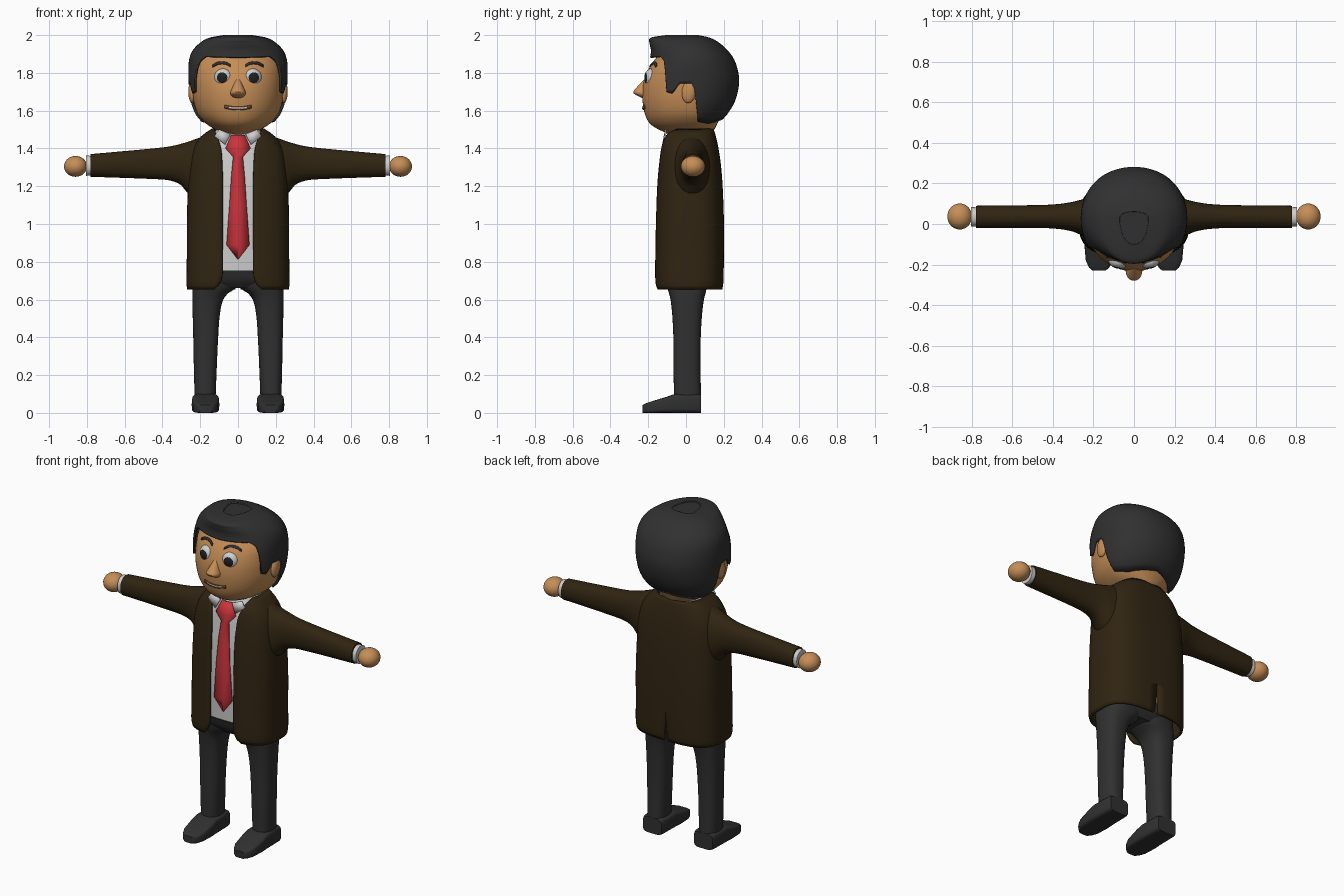
import bpy, bmesh
from math import sin, cos, pi, radians
from mathutils import Matrix, Vector

cube = bpy.data.objects.get("Cube")
if cube:
    bpy.data.objects.remove(cube, do_unlink=True)


def material(name, r, g, b):
    m = bpy.data.materials.new(name)
    m.use_nodes = True
    m.diffuse_color = (r, g, b, 1)
    bsdf = next(n for n in m.node_tree.nodes if n.type == 'BSDF_PRINCIPLED')
    bsdf.inputs["Base Color"].default_value = (r, g, b, 1)
    bsdf.inputs["Roughness"].default_value = 0.8
    return m


SKIN = material("skin", .56, .27, .095)
CHARCOAL = material("charcoal", .03, .03, .031)
BROWN = material("coat brown", .03, .018, .006)
WHITE = material("shirt white", .62, .62, .62)
RED = material("tie red", .6, .035, .045)
BLACK = material("pupil black", .015, .015, .018)
LIP = material("lip brown", .16, .06, .025)


def finish(name, bm, mats, mirror=False, thick=0, angle=40):
    """Turn a bmesh into a smooth object, optionally mirrored and thickened."""
    bmesh.ops.recalc_face_normals(bm, faces=bm.faces)
    mesh = bpy.data.meshes.new(name)
    bm.to_mesh(mesh)
    bm.free()
    ob = bpy.data.objects.new(name, mesh)
    bpy.context.collection.objects.link(ob)
    for m in mats:
        mesh.materials.append(m)
    bpy.ops.object.select_all(action='DESELECT')
    ob.select_set(True)
    bpy.context.view_layer.objects.active = ob
    bpy.ops.object.shade_smooth_by_angle(angle=radians(angle))
    if mirror:
        ob.modifiers.new("Mirror", 'MIRROR')
    if thick:
        s = ob.modifiers.new("Solidify", 'SOLIDIFY')
        s.thickness, s.offset = thick, 0
    return ob


def at(rows, z):
    """Smoothly interpolate the columns of a profile at height z."""
    z = min(max(z, rows[0][0]), rows[-1][0])
    i = 0
    while i < len(rows) - 2 and z > rows[i + 1][0]:
        i += 1
    a, b, p, q = rows[i], rows[i + 1], rows[max(i - 1, 0)], rows[min(i + 2, len(rows) - 1)]
    h = b[0] - a[0]
    t = (z - a[0]) / h
    out = []
    for k in range(1, len(a)):
        ma = h * (b[k] - p[k]) / (b[0] - p[0])
        mb = h * (q[k] - a[k]) / (q[0] - a[0])
        d = b[k] - a[k]
        out.append(a[k] + t * (ma + t * (3 * d - 2 * ma - mb + t * (ma + mb - 2 * d))))
    return out


def spread(rows, steps):
    lo, hi = rows[0][0], rows[-1][0]
    return [lo + (hi - lo) * i / steps for i in range(steps + 1)]


def power(v, e):
    return abs(v) ** e * (1 if v > 0 else -1)


def spot(w, front, back, mid, ang, n):
    """Point on a rounded section; angle 0 looks to the front, 90 to the left."""
    r = mid - front if cos(ang) > 0 else back - mid
    return w * power(sin(ang), 2 / n), mid - r * power(cos(ang), 2 / n)


def skin(name, rings, mats, closed=True, caps=True, **kw):
    """Bridge rings of points into a surface."""
    bm = bmesh.new()
    vs = [[bm.verts.new(p) for p in ring] for ring in rings]
    n = len(vs[0])
    for a, b in zip(vs, vs[1:]):
        for i in range(n if closed else n - 1):
            j = (i + 1) % n
            bm.faces.new((a[i], a[j], b[j], b[i]))
    if caps and closed:
        bm.faces.new(vs[0])
        bm.faces.new(vs[-1])
    return finish(name, bm, mats, **kw)


def loft(name, rows, mat, steps=24, n=2.2, seg=40, mid=None):
    """Upright body from (z, half width, front, back) rows."""
    rings = []
    for z in spread(rows, steps):
        w, f, b = at(rows, z)
        m = (f + b) / 2 if mid is None else mid
        rings.append([(*spot(w, f, b, m, 2 * pi * i / seg, n), z) for i in range(seg)])
    return skin(name, rings, [mat])


def ball(name, centre, size, mat, tilt=0):
    bm = bmesh.new()
    bmesh.ops.create_uvsphere(bm, u_segments=32, v_segments=20, radius=1)
    bm.transform(Matrix.Translation(centre) @ Matrix.Rotation(tilt, 4, 'X')
                 @ Matrix.Diagonal((*size, 1)))
    return finish(name, bm, [mat], mirror=True)


# Head and nose
MID, ROUND = .03, 2.1
HEAD = [(1.44, .09, -.05, .12), (1.48, .085, -.1, .135), (1.5, .12, -.145, .15),
        (1.53, .168, -.19, .165), (1.58, .212, -.217, .19), (1.65, .236, -.23, .21),
        (1.72, .243, -.23, .23), (1.78, .243, -.216, .235), (1.84, .235, -.187, .225),
        (1.9, .2, -.14, .19), (1.95, .13, -.08, .13)]
loft("head", HEAD, SKIN, 44, ROUND, 64, MID)
loft("nose", [(1.662, .012, -.222, -.18), (1.675, .034, -.25, -.18), (1.695, .041, -.279, -.18),
              (1.72, .031, -.264, -.18), (1.765, .014, -.222, -.18)], SKIN, 14)
ball("ear", (.243, .016, 1.7), (.02, .038, .06), SKIN, radians(-8))


def face_y(x, z):
    w, f, b = at(HEAD, z)
    return MID - (MID - f) * (1 - (abs(x) / w) ** ROUND) ** (1 / ROUND)


# Hair: columns run from the crown down to a hairline that varies with angle
HAIR = [(1.52, .165, -.2, .14), (1.56, .207, -.215, .192), (1.6, .23, -.235, .225),
        (1.66, .247, -.25, .257), (1.76, .256, -.237, .276), (1.84, .256, -.207, .261),
        (1.88, .25, -.185, .243), (1.92, .232, -.18, .212), (1.96, .19, -.187, .165),
        (1.982, .145, -.18, .12), (1.995, .07, -.1, .06)]
LINE = [(0, 1.88), (42, 1.885), (52, 1.86), (59, 1.8), (63, 1.7), (70, 1.69), (77, 1.745),
        (92, 1.745), (96, 1.63), (101, 1.545), (130, 1.535), (180, 1.56)]


def hairline(deg):
    for (a, za), (b, zb) in zip(LINE, LINE[1:]):
        if deg <= b:
            return za + (zb - za) * (deg - a) / (b - a)
    return LINE[-1][1]


rings, seg, top = [], 120, HAIR[-1][0]
for k in range(25):
    ring = []
    for i in range(seg):
        deg = 360 * i / seg
        low = hairline(min(deg, 360 - deg))
        z = low + (top - low) * sin(k / 24 * pi / 2)
        ring.append((*spot(*at(HAIR, z), MID, radians(deg), ROUND), z))
    rings.append(ring)
bm = bmesh.new()
crown = bm.faces.new([bm.verts.new(p) for p in rings[-1]])
bmesh.ops.poke(bm, faces=[crown], offset=.004)
finish("hair_crown", bm, [CHARCOAL])
skin("hair", rings, [CHARCOAL], caps=False, thick=.012, angle=60)

# Eyes with the pupil as the front cap of each ball
bm = bmesh.new()
bmesh.ops.create_uvsphere(bm, u_segments=32, v_segments=20, radius=1)
for f in bm.faces:
    f.material_index = int(f.calc_center_median().normalized().z > cos(radians(36)))
bm.transform(Matrix.Translation((.078, -.184, 1.775)) @ Matrix.Rotation(radians(12), 4, 'Z')
             @ Matrix.Rotation(radians(90), 4, 'X') @ Matrix.Diagonal((.048, .048, .036, 1)))
finish("eye", bm, [WHITE, BLACK], mirror=True)


def ribbon(name, pts, half, out, mat, mirror=False):
    """Thin strip laid on the face along (x, z) points."""
    edges = [[(x, face_y(x, z + s) - out, z + s) for x, z in pts] for s in (-half, half)]
    skin(name, edges, [mat], closed=False, mirror=mirror, thick=.006)


ribbon("eyebrow", [(.04, 1.838), (.06, 1.85), (.085, 1.854), (.11, 1.85), (.135, 1.836)],
       .006, .004, CHARCOAL, True)
smile = [(i / 100, 1.612 + i * i * .0002) for i in range(-7, 8)]
ribbon("lips", smile, .009, .002, LIP)
ribbon("teeth", [p for p in smile if abs(p[0]) < .06], .004, .004, WHITE)

# Shirt, collar and tie
SHIRT = [(.74, .2, -.13, .13), (1, .2, -.137, .15), (1.2, .2, -.132, .15), (1.32, .19, -.12, .145),
         (1.4, .17, -.11, .14), (1.46, .14, -.095, .138), (1.505, .112, -.08, .132)]
loft("shirt", SHIRT, WHITE, n=2.8)
skin("collar_flap", [[(.04, -.112, 1.475), (.1, -.106, 1.5)], [(.068, -.122, 1.42), (.125, -.11, 1.465)]],
     [WHITE], closed=False, mirror=True, thick=.008)
TIE = [(.815, .002), (.89, .06), (1.1, .045), (1.25, .035), (1.355, .025), (1.4, .066), (1.47, .035)]
skin("tie", [[(s * w, at(SHIRT, z)[1] - (.006 if s else .014), z) for s in (-1, 0, 1)] for z, w in TIE],
     [RED], closed=False, thick=.008, angle=20)

# Coat: one half with a front opening and a short rear vent, mirrored
COAT = [(.655, .262, -.15, .185, .125, .014), (.68, .266, -.156, .19, .098, .012),
        (.73, .266, -.158, .192, .082, .008), (.84, .264, -.157, .194, .08, 0),
        (1, .264, -.154, .194, .08, 0), (1.2, .258, -.147, .187, .08, 0), (1.32, .25, -.137, .177, .083, 0),
        (1.4, .23, -.127, .165, .09, 0), (1.46, .19, -.113, .152, .108, 0), (1.5, .135, -.092, .14, .125, 0)]
rings = []
for z in spread(COAT, 40):
    w, f, b, gap, vent = at(COAT, z)
    ring = []
    for i in range(33):
        # even steps along x at both openings, rounded side between them
        start = (min(gap / w, .97)) ** 1.5
        a0 = Vector((0, 1)).angle(Vector((start, (1 - start ** 2) ** .5)))
        x, y = spot(w, f, b, (f + b) / 2, a0 + (pi - a0) * i / 32, 3)
        ring.append((max(x, vent, 0) if i == 32 else x, y, z))
    rings.append(ring)
skin("coat", rings, [BROWN], closed=False, mirror=True, thick=.014)


def sleeve(name, rows, mat, steps):
    """Sideways tube from (x, bottom, top, front, back) rows."""
    rings = []
    for x in spread(rows, steps):
        lo, hi, f, b = at(rows, x)
        rings.append([(x, *spot((b - f) / 2, lo, hi, (lo + hi) / 2, 2 * pi * i / 32, 2.2))
                      for i in range(32)])
        rings[-1] = [(x, y + (f + b) / 2, z) for x, y, z in rings[-1]]
    skin(name, rings, [mat], mirror=True)


# Arms, cuffs and hands
sleeve("sleeve", [(.14, 1.11, 1.475, -.08, .135), (.2, 1.125, 1.458, -.075, .13),
                  (.26, 1.155, 1.437, -.055, .12), (.3, 1.205, 1.425, -.038, .11),
                  (.36, 1.23, 1.411, -.026, .1), (.45, 1.238, 1.4, -.02, .094),
                  (.78, 1.25, 1.37, -.02, .09)], BROWN, 32)
sleeve("cuff", [(.75, 1.26, 1.36, -.012, .082), (.805, 1.255, 1.362, -.013, .083)], WHITE, 2)
ball("hand", (.86, .037, 1.305), (.061, .064, .055), SKIN)

# Trousers: legs that merge at the crotch, plus the hips
LEG = [(.095, .118, .23, -.064, .08), (.25, .112, .234, -.066, .076), (.4, .105, .237, -.067, .078),
       (.52, .096, .24, -.073, .085), (.6, .078, .242, -.082, .095), (.64, .045, .242, -.092, .105),
       (.665, .002, .24, -.1, .11), (.74, .001, .23, -.115, .12)]
rings = []
for z in spread(LEG, 36):
    inner, outer, f, b = at(LEG, z)
    ring = [spot((outer - inner) / 2, f, b, (f + b) / 2, 2 * pi * i / 32, 2.6) for i in range(32)]
    rings.append([(max(x + (inner + outer) / 2, 0), y, z) for x, y in ring])
skin("trouser_leg", rings, [CHARCOAL], mirror=True)
loft("trouser_hips", [(.66, .15, -.085, .09), (.7, .21, -.118, .12), (.755, .215, -.137, .14)],
     CHARCOAL, 8, 2.8)

# Shoes
SHOE = [(-.23, .032, .042), (-.215, .05, .05), (-.18, .066, .062), (-.1, .073, .086),
        (-.06, .071, .1), (.065, .068, .1), (.08, .062, .095)]
rings = []
for y, w, h in SHOE:
    ring = [spot(w, 0, h, h / 2, 2 * pi * i / 32, 5) for i in range(32)]
    rings.append([(.172 + x, y, z) for x, z in ring])
skin("shoe", rings, [CHARCOAL], mirror=True)
